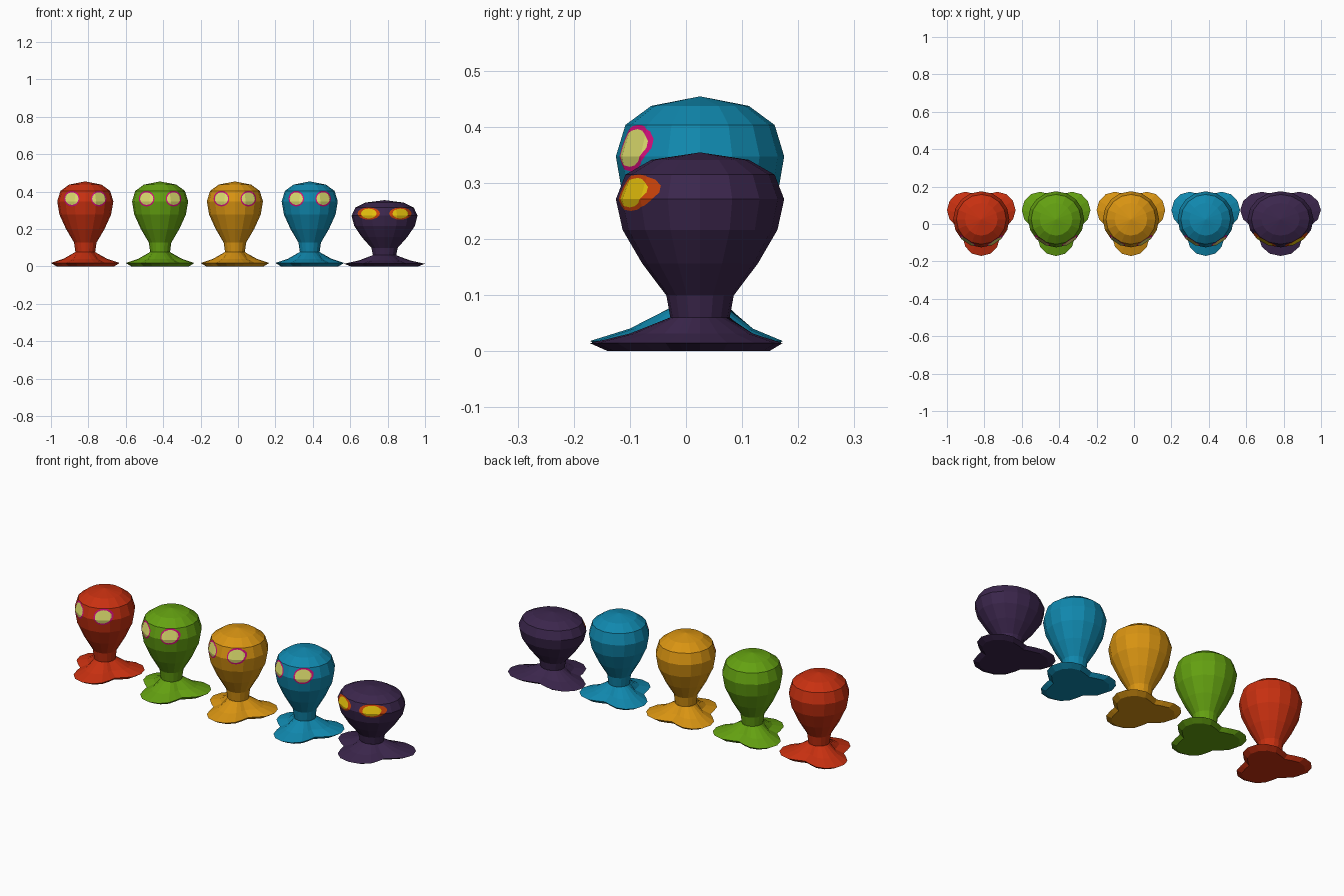
import bpy, bmesh
from math import sin, cos, pi, radians
from mathutils import Vector

if "Cube" in bpy.data.objects:
    bpy.data.objects.remove(bpy.data.objects["Cube"])


def material(name, rgb):
    """Flat colour given as 0-255 sRGB."""
    mat = bpy.data.materials.new(name)
    lin = [(c / 255 / 12.92) if c < 11 else ((c / 255 + 0.055) / 1.055) ** 2.4 for c in rgb]
    mat.diffuse_color = (*lin, 1)
    mat.use_nodes = True
    mat.node_tree.nodes["Principled BSDF"].inputs["Base Color"].default_value = mat.diffuse_color
    return mat


COLOURS = {n: material(n, c) for n, c in {
    "red": (200, 48, 16), "green": (100, 161, 17), "amber": (217, 148, 18),
    "blue": (16, 136, 174), "purple": (59, 38, 76),
    "pale yellow": (218, 218, 108), "magenta": (208, 14, 122),
    "gold": (226, 190, 12), "orange red": (200, 66, 10)}.items()}

CY = 0.025        # depth of the body axis
SIDES = 16        # body
FOOT_SIDES = 24   # three-lobed foot

# (radius, height) from neck to the rim of the cap, tip added on top
PROFILE = [(0.053, 0.077), (0.060, 0.127), (0.103, 0.200), (0.138, 0.277),
           (0.150, 0.347), (0.133, 0.403), (0.087, 0.437)]
TIP = 0.454
# lobe radius at 0, 15, 30, 45, 60 degrees away from a lobe's middle
LOBE = [0.196, 0.190, 0.170, 0.140, 0.122]


def ring(bm, sides, radius, z):
    """Ring starting at the front; radius is a function of the index."""
    verts = []
    for i in range(sides):
        a = 2 * pi * i / sides - pi / 2
        r = radius(i)
        verts.append(bm.verts.new((r * cos(a), CY + r * sin(a), z)))
    return verts


def bridge(bm, rings):
    for low, high in zip(rings, rings[1:]):
        n = len(low)
        for i in range(n):
            j = (i + 1) % n
            bm.faces.new((low[i], low[j], high[j], high[i]))


def paint_ellipse(bm, faces, cx, cz, rx, rz, index, sides=16):
    """Cut an ellipse into the given faces along y and colour what lies inside."""
    for k in range(sides):
        a = 2 * pi * (k + 0.5) / sides
        point = Vector((cx + rx * cos(a), 0, cz + rz * sin(a)))
        normal = Vector((cos(a) / rx, 0, sin(a) / rz)).normalized()
        edges = {e for f in faces for e in f.edges}
        verts = {v for f in faces for v in f.verts}
        res = bmesh.ops.bisect_plane(bm, geom=list(faces) + list(edges) + list(verts),
                                     dist=1e-6, plane_co=point, plane_no=normal)
        faces = [f for f in res["geom"] if isinstance(f, bmesh.types.BMFace)
                 and (f.calc_center_median() - point).dot(normal) < 0]
    for f in faces:
        f.material_index = index
    return faces


def finish(bm, name, mats, x, sx, sz):
    for v in bm.verts:
        v.co = Vector((v.co.x * sx + x, v.co.y, v.co.z * sz))
    bmesh.ops.recalc_face_normals(bm, faces=bm.faces[:])
    mesh = bpy.data.meshes.new(name)
    bm.to_mesh(mesh)
    bm.free()
    for m in mats:
        mesh.materials.append(COLOURS[m])
    bpy.context.collection.objects.link(bpy.data.objects.new(name, mesh))


def make_body(colour, outline, iris, eye_rx, x, sx, sz):
    bm = bmesh.new()
    rings = [ring(bm, SIDES, lambda i, r=r: r, z) for r, z in PROFILE]
    bridge(bm, rings)
    tip = bm.verts.new((0, CY, TIP))
    for i in range(SIDES):
        bm.faces.new((rings[-1][i], rings[-1][(i + 1) % SIDES], tip))
    # eyes on the front of the two widest bands
    for side in (-1, 1):
        faces = [f for f in bm.faces
                 if 0.277 < f.calc_center_median().z < 0.403
                 and f.calc_center_median().y < CY
                 and f.calc_center_median().x * side > 0]
        eye = paint_ellipse(bm, faces, side * 0.072, 0.362, eye_rx, 0.041, 1)
        paint_ellipse(bm, eye, side * 0.072, 0.362, 0.035, 0.033, 2)
    finish(bm, colour + "_body", (colour, outline, iris), x, sx, sz)


def make_foot(colour, x, sx, sz):
    def lobe(scale):
        def radius(i):
            k = i % 8
            return scale * LOBE[min(k, 8 - k)]
        return radius
    bm = bmesh.new()
    rings = [ring(bm, FOOT_SIDES, lobe(0.84), 0),
             ring(bm, FOOT_SIDES, lobe(1), 0.018),
             ring(bm, FOOT_SIDES, lobe(0.64), 0.040),
             ring(bm, FOOT_SIDES, lambda i: 0.053, 0.077)]
    bridge(bm, rings)
    bm.faces.new(rings[0][::-1])
    finish(bm, colour + "_foot", (colour,), x, sx, sz)


# row of five figures, the last one short and wide
for n, colour in enumerate(("red", "green", "amber", "blue", "purple")):
    x = -0.8165 + 0.4 * n
    if colour == "purple":
        sx, sz, outline, iris, rx = 1.175, 0.78, "orange red", "gold", 0.050
    else:
        sx, sz, outline, iris, rx = 1, 1, "magenta", "pale yellow", 0.041
    make_body(colour, outline, iris, rx, x, sx, sz)
    make_foot(colour, x, sx, sz)
